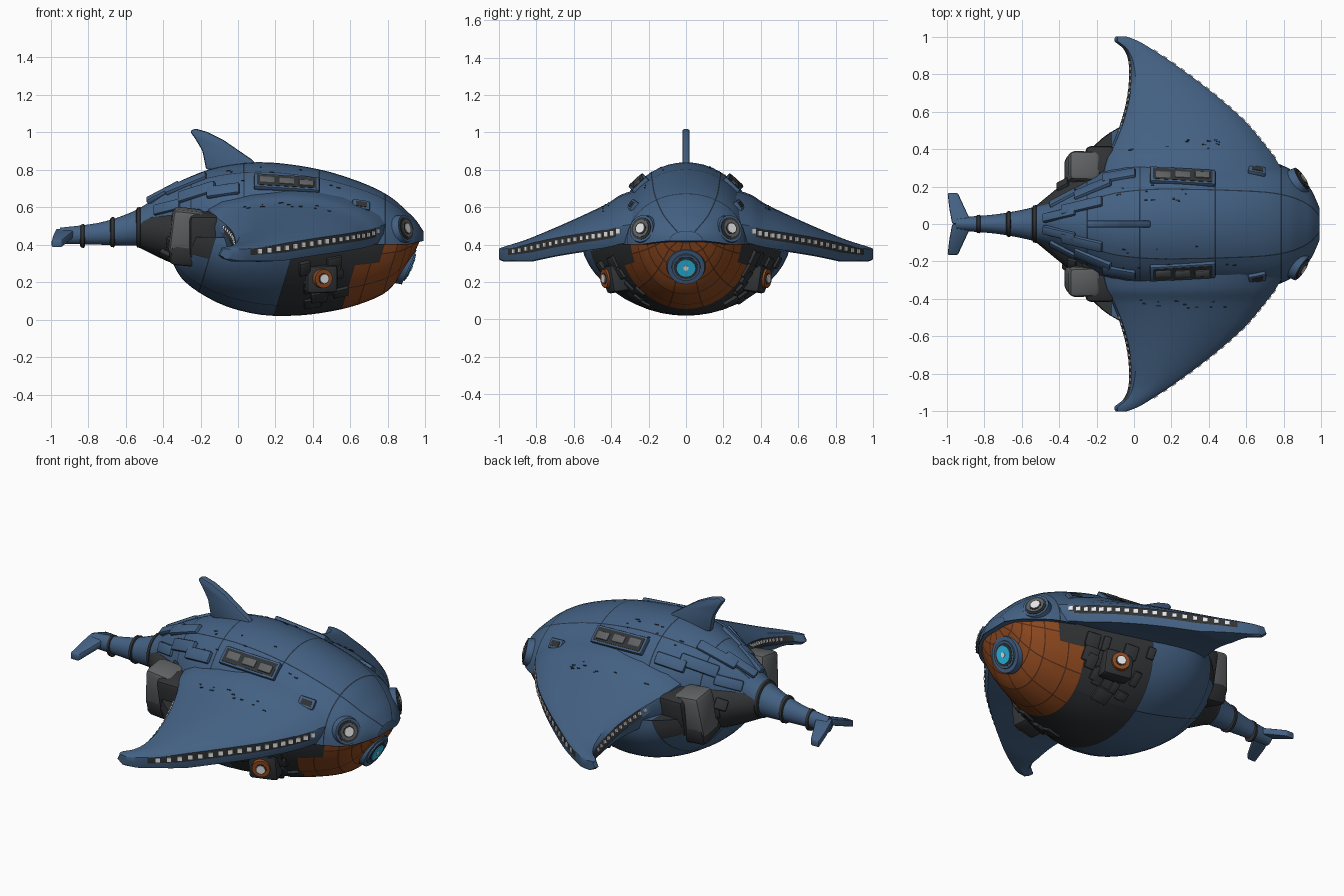
import bpy, bmesh, random
from math import sin, cos, pi
from mathutils import Vector, Matrix
from mathutils.bvhtree import BVHTree

cube = bpy.data.objects.get("Cube")
if cube:
    bpy.data.objects.remove(cube, do_unlink=True)
random.seed(4)


def material(name, *rgb):
    m = bpy.data.materials.new(name)
    m.use_nodes = True
    m.diffuse_color = (*rgb, 1)
    m.node_tree.nodes["Principled BSDF"].inputs["Base Color"].default_value = (*rgb, 1)
    return m


BLUE = material("hull blue", .056, .118, .225)
LINE = material("seam navy", .018, .03, .05)
DARK = material("dark machinery", .03, .033, .036)
GREY = material("engine grey", .115, .12, .125)
RUST = material("rust orange", .28, .068, .014)
RUST_LINE = material("rust seam", .09, .026, .01)
WHITE = material("lamp white", .8, .8, .8)
CYAN = material("glow cyan", .03, .6, .95)


def finish(bm, name, mats, angle=.6):
    bmesh.ops.recalc_face_normals(bm, faces=bm.faces)
    me = bpy.data.meshes.new(name)
    bm.to_mesh(me)
    bm.free()
    ob = bpy.data.objects.new(name, me)
    bpy.context.collection.objects.link(ob)
    for m in mats:
        me.materials.append(m)
    bpy.ops.object.select_all(action='DESELECT')
    ob.select_set(True)
    bpy.context.view_layer.objects.active = ob
    bpy.ops.object.shade_smooth_by_angle(angle=angle)


def smooth_rows(rows, n):
    """Catmull-Rom interpolation of station rows."""
    out = []
    for k in range(len(rows) - 1):
        p = [rows[max(0, min(len(rows) - 1, k + d))] for d in (-1, 0, 1, 2)]
        for s in range(n):
            t = s / n
            out.append([b + .5 * t * (c - a + t * (2*a - 5*b + 4*c - d + t * (3*(b - c) + d - a)))
                        for a, b, c, d in zip(*p)])
    return out + [list(rows[-1])]


def loft(rings):
    """Skin closed rings; returns the mesh and a face -> (ring, side) map."""
    bm, ids = bmesh.new(), {}
    vs = [[bm.verts.new(p) for p in r] for r in rings]
    n = len(vs[0])
    for i in range(len(vs) - 1):
        for j in range(n):
            k = (j + 1) % n
            ids[bm.faces.new((vs[i][j], vs[i][k], vs[i+1][k], vs[i+1][j]))] = (i, j)
    bm.faces.new(vs[0])
    bm.faces.new(vs[-1])
    bmesh.ops.recalc_face_normals(bm, faces=bm.faces)
    return bm, ids


def panels(bm, ids, key, line, width=.0035):
    """Outline each group of faces with a thin seam; line(i, j) gives its colour slot."""
    groups = {}
    for f, ij in ids.items():
        groups.setdefault((key(*ij), line(*ij)), []).append(f)
    for (_, slot), faces in groups.items():
        for f in bmesh.ops.inset_region(bm, faces=faces, thickness=width, use_even_offset=True)["faces"]:
            f.material_index = slot


def oval(x, w, zb, zt, n=24):
    c, h = (zb + zt) / 2, (zt - zb) / 2
    return [(x, w * sin(2*pi*k/n), c + h * cos(2*pi*k/n)) for k in range(n)]


def frame(loc, normal, scale=(1, 1, 1)):
    n = Vector(normal).normalized()
    u = Vector((1, 0, 0)) if abs(n.x) < .9 else Vector((0, 1, 0))
    u = (u - n * u.dot(n)).normalized()
    rot = Matrix((u, n.cross(u), n)).transposed().to_4x4()
    return Matrix.Translation(loc) @ rot @ Matrix.Diagonal((*scale, 1))


def box(name, loc, normal, size, mat, bevel=0.0):
    bm = bmesh.new()
    bmesh.ops.create_cube(bm, size=1, matrix=frame(loc, normal, size))
    if bevel:
        bmesh.ops.bevel(bm, geom=bm.edges[:], offset=bevel, segments=2, affect='EDGES', profile=.5)
    finish(bm, name, [mat])


def lamp(name, loc, normal, layers):
    """Stacked round layers: material, base radius, top radius, height."""
    n = Vector(normal).normalized()
    for k, (mat, r1, r2, h) in enumerate(layers):
        bm = bmesh.new()
        bmesh.ops.create_cone(bm, cap_ends=True, segments=28, radius1=r1, radius2=r2, depth=.07,
                              matrix=frame(Vector(loc) + n * (h - .035), n))
        finish(bm, f"{name}_layer_{k}", [mat])


def prism(name, pts, depth, mat, bevel):
    bm = bmesh.new()
    f = bm.faces.new([bm.verts.new(p) for p in pts])
    ext = bmesh.ops.extrude_face_region(bm, geom=[f])["geom"]
    bmesh.ops.translate(bm, verts=[v for v in ext if isinstance(v, bmesh.types.BMVert)], vec=depth)
    bmesh.ops.recalc_face_normals(bm, faces=bm.faces)
    bmesh.ops.bevel(bm, geom=bm.edges[:], offset=bevel, segments=2, affect='EDGES', profile=.5)
    finish(bm, name, [mat])


# Upper hull: x, half width, bottom, top
UPPER = [(.99, .085, .42, .47), (.95, .175, .41, .53), (.90, .24, .40, .58), (.82, .30, .40, .65),
         (.70, .34, .40, .715), (.50, .36, .40, .785), (.30, .37, .40, .825), (.10, .37, .40, .84),
         (-.10, .33, .42, .815), (-.25, .24, .45, .765), (-.40, .15, .46, .69), (-.50, .10, .44, .605)]
ARC = [pi * (k / 24 - .5) for k in range(25)]
bm, ids = loft([[(x, w * sin(a), zb + (zt - zb) * max(cos(a), 0) ** .88) for a in ARC]
                for x, w, zb, zt in smooth_rows(UPPER, 3)])
panels(bm, ids, lambda i, j: (sum(i >= b for b in (10, 16, 22, 27)), sum(j >= c for c in (8, 16, 24))), lambda i, j: 1)
upper_bvh = BVHTree.FromBMesh(bm)
finish(bm, "upper_hull", [BLUE, LINE])

# Lower hull: x at the rim, half width, keel height; rings lean forward
LOWER = [(.975, .06, .41), (.965, .125, .35), (.945, .17, .27), (.915, .21, .20), (.865, .26, .135), (.75, .32, .08),
         (.62, .38, .045), (.45, .46, .022), (.25, .54, .025), (.05, .56, .07), (-.12, .49, .145),
         (-.24, .38, .225), (-.32, .25, .32)]
RIM = .44


def zone(i, j):
    rim = j < 3 or j > 20
    if i < (14 if rim else 17):
        return 1
    return 2 if i < 23 or (rim and i >= 30) else 0


bm, ids = loft([[(x - .3 * (RIM - zb) * cos(a), w * sin(a), RIM - (RIM - zb) * cos(a)) for a in ARC]
                for x, w, zb in smooth_rows(LOWER, 3)])
for f, ij in ids.items():
    f.material_index = zone(*ij)
panels(bm, ids, lambda i, j: (zone(i, j), i // 3, (j + 2) // 4) if zone(i, j) == 1 else (zone(i, j), i >= 30, j // 8),
       lambda i, j: 4 if zone(i, j) == 1 else 3)
lower_bvh = BVHTree.FromBMesh(bm)
finish(bm, "lower_hull", [BLUE, RUST, DARK, LINE, RUST_LINE])

# Rear machinery core, tail boom and its collars
CORE = [(-.03, .40, .25, .64), (-.2, .36, .26, .62), (-.35, .24, .30, .60), (-.52, .10, .38, .57)]
bm, ids = loft([oval(*r) for r in smooth_rows(CORE, 4)])
core_bvh = BVHTree.FromBMesh(bm)
finish(bm, "rear_core", [DARK])
TAIL = [(-.38, .13, .44, .695), (-.5, .10, .40, .61), (-.6, .075, .395, .56), (-.75, .05, .40, .515), (-.95, .035, .405, .49)]
finish(loft([oval(*r) for r in smooth_rows(TAIL, 4)])[0], "tail_boom", [BLUE])
for x, w, zb, zt in ((-.53, .098, .385, .598), (-.67, .067, .388, .545), (-.83, .047, .385, .507)):
    finish(loft([oval(x + dx, w + g, zb - g, zt + g) for dx, g in ((-.013, -.01), (-.008, 0), (.008, .003), (.013, -.006))])[0],
           "tail_collar", [DARK])

# Dorsal fin
prism("dorsal_fin", [(x, -.02, z) for x, z in ((.12, .80), (.08, .85), (0, .905), (-.08, .96), (-.16, 1.0), (-.23, 1.02),
      (-.257, 1.005), (-.225, .96), (-.19, .90), (-.17, .80))], (0, .04, 0), BLUE, .012)

# Wings: y, leading x, trailing x, edge height, crown height
WING = [(.20, .84, -.18, .50, .21), (.34, .76, -.15, .475, .195), (.42, .70, -.11, .455, .165), (.55, .59, -.06, .435, .122),
        (.70, .42, -.025, .41, .08), (.85, .22, -.02, .378, .05), (.93, .10, -.045, .364, .038),
        (.975, .025, -.095, .36, .028), (1.0, -.04, -.09, .36, .018)]
stations = smooth_rows(WING, 5)


def wing_at(y):
    for a, b in zip(stations, stations[1:]):
        if a[0] <= y <= b[0]:
            t = (y - a[0]) / (b[0] - a[0])
            return [p + t * (q - p) for p, q in zip(a, b)]


def wing_ring(side, y, xl, xt, z, h):
    k = min(1, .4 + (xl - xt) * 2.2)
    tz = z + .5 * h
    top = [(t, z + .025 * k + (h - .025 * k) * g) for t, g in
           ((.04, .25), (.12, .5), (.25, .78), (.4, .95), (.55, 1), (.75, .9), (.92, .68))]
    sec = [(xl - .02 * k, z - .07 * k), (xl, z - .025 * k), (xl, z + .025 * k)]
    sec += [(xl + (xt - xl) * t, q) for t, q in top]
    sec += [(xt + .006, tz), (xt - .008, tz - .045 * k), (xt + .01, z - .05 * k), ((xl + xt) / 2, z - .075 * k)]
    return [(x, side * y, q) for x, q in sec]


for side, tag in ((1, "left"), (-1, "right")):
    bm, ids = loft([wing_ring(side, *s) for s in stations])
    for f, (i, j) in ids.items():
        if (j == 1 and 6 < i < 32) or (j == 10 and 13 < i < 31):
            f.material_index = 1
    wing_bvh = BVHTree.FromBMesh(bm)
    finish(bm, tag + "_wing", [BLUE, DARK], .5)
    # Lamp rows along both wing edges
    for k in range(18):
        y = .36 + k * .033
        a, b = wing_at(y), wing_at(y + .02)
        nrm = Vector((.02, side * (a[1] - b[1]), 0))
        box(tag + "_leading_lamp", (a[1], side * y, a[3]), nrm, (.024, .024, .012), WHITE)
    for k in range(12):
        y = .50 + k * .033
        a = wing_at(y)
        box(tag + "_trailing_lamp", (a[2], side * y, a[3] + .5 * a[4] - .018), (-1, 0, .3), (.016, .018, .012), WHITE)

    # Eyes, side lamps
    loc, nrm, *_ = upper_bvh.find_nearest(Vector((.89, side * .235, .485)))
    nrm = nrm + Vector((.9, side * .4, 0))
    lamp(tag + "_eye", loc, nrm, [(BLUE, .085, .073, .012), (DARK, .062, .060, .016),
         (GREY, .052, .048, .020), (DARK, .034, .033, .022), (WHITE, .028, .026, .025)])
    p = Vector((.45, side * .42, .22))
    box(tag + "_lamp_mount", p - Vector((.01, side * .05, 0)), (.25, side, -.15), (.17, .15, .1), DARK, .02)
    lamp(tag + "_side_lamp", p, (.45, side, -.1), [(RUST, .055, .05, .02), (DARK, .032, .03, .023), (WHITE, .027, .024, .028)])

    # Roof slots and small vents laid on the hull
    loc, nrm, *_ = upper_bvh.find_nearest(Vector((.26, side * .26, .735)))
    box(tag + "_slot_frame", loc, nrm, (.35, .105, .03), BLUE, .008)
    box(tag + "_slot_recess", loc + nrm * .003, nrm, (.32, .08, .028), DARK)
    for dx in (-.105, 0, .105):
        box(tag + "_slot_panel", loc + Vector((dx, 0, -dx * .08)) + nrm * .006, nrm, (.08, .045, .03), GREY, .005)
    loc, nrm, *_ = upper_bvh.find_nearest(Vector((.66, side * .30, .62)))
    box(tag + "_vent_frame", loc, nrm, (.095, .06, .035), BLUE, .008)
    box(tag + "_vent", loc + nrm * .004, nrm, (.06, .032, .032), DARK)

    # Engine pod
    box(tag + "_engine_link", (-.18, side * .32, .45), (0, side * .2, 1), (.16, .16, .24), DARK, .03)
    box(tag + "_engine_pod", (-.275, side * .295, .465), (.12, side * .15, 1), (.17, .16, .25), GREY, .03)
    box(tag + "_engine_lower", (-.27, side * .27, .36), (.1, side * .3, 1), (.19, .18, .12), DARK, .03)

    # Overlapping rear plates tapering to the tail
    for x, y, z, length, width in ((-.22, .19, .68, .22, .07), (-.28, .10, .73, .24, .06), (-.38, .14, .60, .16, .06),
                                   (-.08, .26, .69, .18, .07), (-.40, .05, .68, .2, .05)):
        loc, nrm, *_ = upper_bvh.find_nearest(Vector((x, side * y, z)))
        box(tag + "_rear_plate", loc, nrm, (length, width, .03), BLUE, .01)

    # Tail fluke, drooping to its tips
    prism(tag + "_fluke", [(x, side * y, .447 - .38 * y) for x, y in ((-.86, 0), (-.88, .035), (-.94, .165), (-.995, .165),
          (-.985, .08), (-.97, 0))], (0, 0, .04), BLUE, .008)

    # Small dark hatches scattered along the wing root and roof
    for k in range(24):
        q = Vector((random.uniform(-.1, .6), side * random.uniform(.1, .34), .8))
        tree = upper_bvh
        if k % 2:
            q = Vector((random.uniform(-.05, .5), side * random.uniform(.4, .47), .62))
            tree = wing_bvh
        loc, nrm, *_ = tree.find_nearest(q)
        box(tag + "_hatch", loc, nrm, (random.uniform(.008, .025), random.uniform(.005, .008), .006), LINE)

    # Rough machinery in the exposed bay and around the core
    for k in range(26):
        if k < 15:
            q = Vector((random.uniform(.27, .58), side * random.uniform(.2, .5), random.uniform(.05, .38)))
            loc, nrm, *_ = lower_bvh.find_nearest(q)
        else:
            q = Vector((random.uniform(-.48, -.1), side * random.uniform(.1, .4), random.uniform(.3, .58)))
            loc, nrm, *_ = core_bvh.find_nearest(q)
        size = [random.uniform(.04, .1), random.uniform(.04, .09), random.uniform(.02, .04)]
        box(tag + "_machinery", loc, nrm, size, DARK, .007)

# Nose lamp, seated square on the hull
loc, nrm, *_ = lower_bvh.find_nearest(Vector((.95, .01, .28)))
lamp("nose_lamp", (loc.x, 0, .28), (nrm.x, 0, nrm.z * .8), [(BLUE, .115, .10, .002), (BLUE, .086, .076, .010),
     (DARK, .066, .064, .012), (CYAN, .052, .050, .016), (WHITE, .018, .014, .019)])
